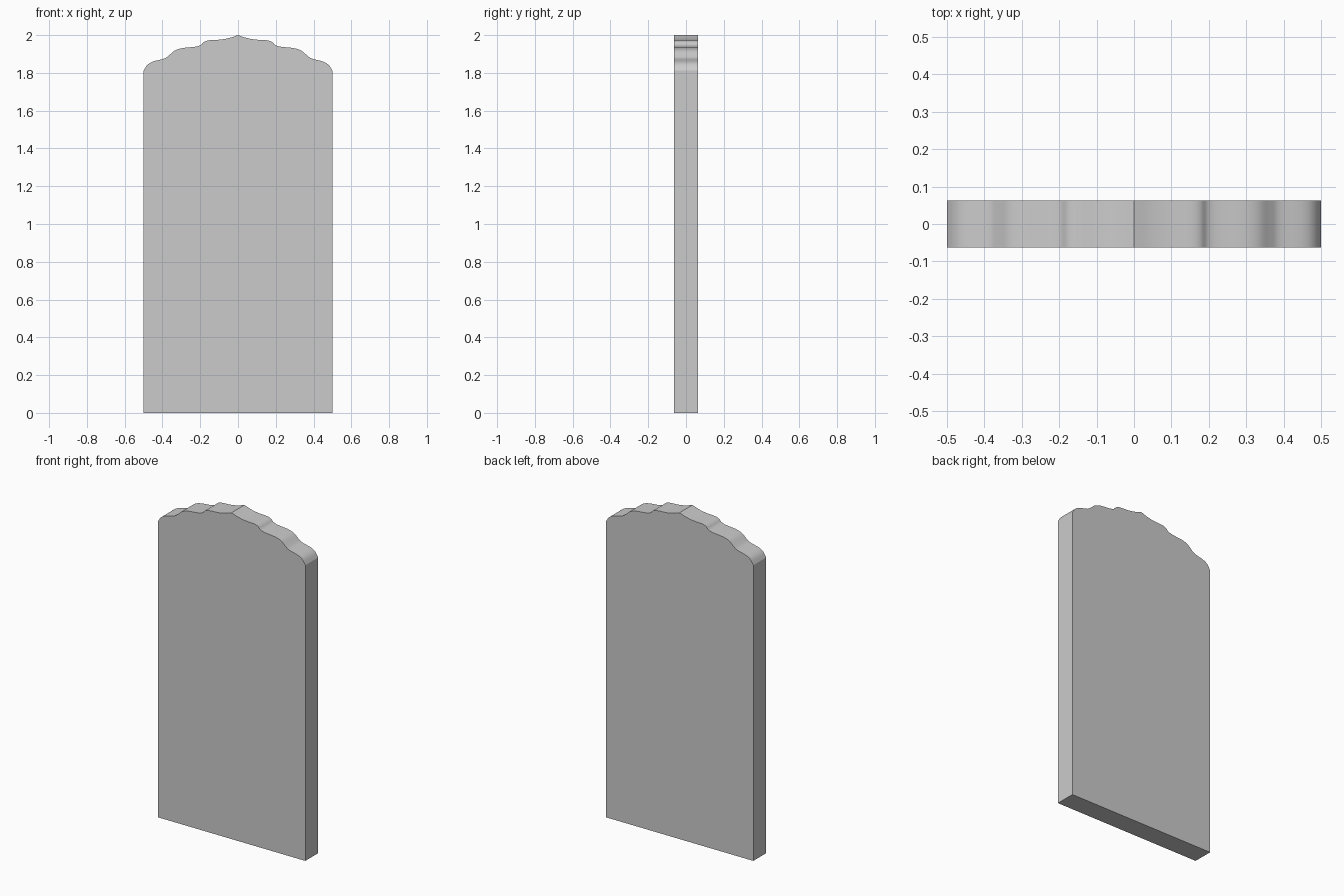
import bpy, bmesh
from mathutils import Vector

if "Cube" in bpy.data.objects:
    bpy.data.objects.remove(bpy.data.objects["Cube"])

HALF_DEPTH = 0.0625

# Right half of the scalloped top edge, from centre peak to shoulder (x, z)
crest = [(0, 2.0), (0.045, 1.985), (0.095, 1.976), (0.15, 1.973), (0.178, 1.965),
         (0.198, 1.947), (0.23, 1.938), (0.295, 1.931), (0.335, 1.918),
         (0.365, 1.893), (0.39, 1.876), (0.45, 1.86), (0.48, 1.842), (0.5, 1.812)]


def smooth_path(points, steps=4):
    """Catmull-Rom interpolation through the points."""
    p = [Vector(q) for q in points]
    p = [2 * p[0] - p[1]] + p + [2 * p[-1] - p[-2]]
    out = []
    for a, b, c, d in zip(p, p[1:], p[2:], p[3:]):
        for i in range(steps):
            t = i / steps
            out.append(0.5 * (2 * b + (c - a) * t + (2 * a - 5 * b + 4 * c - d) * t ** 2
                              + (3 * b - a - 3 * c + d) * t ** 3))
    return out + [p[-2]]


# Closed outline: mirrored crest, then the straight sides and flat base
right = smooth_path(crest)
left = [Vector((-v.x, v.y)) for v in reversed(right[1:])]
outline = [Vector((-0.5, 0))] + left + right + [Vector((0.5, 0))]

# Extrude the outline into a slab
bm = bmesh.new()
face = bm.faces.new([bm.verts.new((v.x, -HALF_DEPTH, v.y)) for v in outline])
extruded = bmesh.ops.extrude_face_region(bm, geom=[face], use_keep_orig=True)
verts = [g for g in extruded["geom"] if isinstance(g, bmesh.types.BMVert)]
bmesh.ops.translate(bm, verts=verts, vec=(0, 2 * HALF_DEPTH, 0))
bmesh.ops.recalc_face_normals(bm, faces=bm.faces)

mesh = bpy.data.meshes.new("scalloped_slab")
bm.to_mesh(mesh)
bm.free()
slab = bpy.data.objects.new("scalloped_slab", mesh)
bpy.context.collection.objects.link(slab)

# Smooth scallops, crisp borders
bpy.context.view_layer.objects.active = slab
slab.select_set(True)
bpy.ops.object.shade_smooth_by_angle(angle=0.42)
